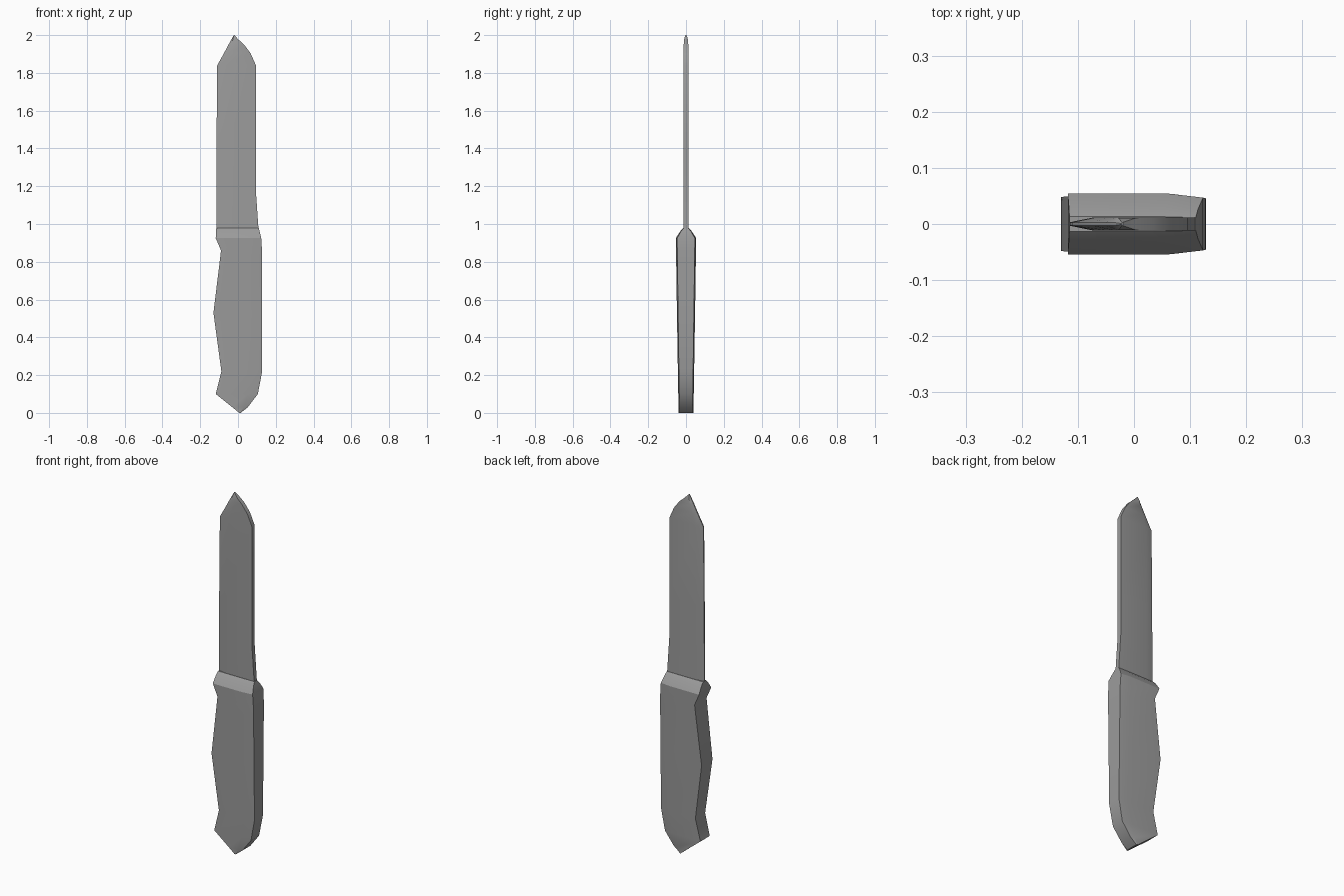
import bpy
import bmesh
import math

cube = bpy.data.objects.get("Cube")
if cube:
    bpy.data.objects.remove(cube, do_unlink=True)

GREY = (0.33, 0.33, 0.33, 1)
steel = bpy.data.materials.new("mid grey")
steel.use_nodes = True
steel.diffuse_color = GREY
steel.node_tree.nodes["Principled BSDF"].inputs["Base Color"].default_value = GREY


def loft(name, rings):
    """Skin a stack of equal-length point rings and cap both ends."""
    bm = bmesh.new()
    loops = [[bm.verts.new(p) for p in ring] for ring in rings]
    n = len(loops[0])
    for low, high in zip(loops, loops[1:]):
        for i in range(n):
            j = (i + 1) % n
            bm.faces.new((low[i], low[j], high[j], high[i]))
    bm.faces.new(loops[0][::-1])
    bm.faces.new(loops[-1])
    bmesh.ops.recalc_face_normals(bm, faces=bm.faces)
    mesh = bpy.data.meshes.new(name)
    bm.to_mesh(mesh)
    bm.free()
    mesh.materials.append(steel)
    obj = bpy.data.objects.new(name, mesh)
    bpy.context.collection.objects.link(obj)
    bpy.ops.object.select_all(action="DESELECT")
    obj.select_set(True)
    bpy.context.view_layer.objects.active = obj
    bpy.ops.object.shade_smooth_by_angle(angle=math.radians(30))
    return obj


def ring(half, z):
    """Mirror a half section of (x, y) points across the middle plane."""
    return [(x, -y, z) for x, y in half] + [(x, y, z) for x, y in reversed(half)]


# Handle: height, finger side, spine side, half thickness
handle_rows = [
    (0.0, 0.006, 0.014, 0.04), (0.03, -0.03, 0.052, 0.04),
    (0.1, -0.118, 0.105, 0.041), (0.22, -0.088, 0.128, 0.043),
    (0.53, -0.13, 0.128, 0.048), (0.8, -0.097, 0.128, 0.052),
    (0.86, -0.09, 0.127, 0.053), (0.925, -0.118, 0.123, 0.054),
    (0.962, -0.116, 0.114, 0.03), (0.98, -0.115, 0.11, 0.013),
]
loft("handle", [
    ring([(a, t), (a + 0.75 * (b - a), t), (b, 0.87 * t)], z)
    for z, a, b, t in handle_rows])

# Blade: height, cutting edge, spine, half thickness
blade_rows = [
    (0.95, -0.115, 0.11, 0.012), (1.17, -0.115, 0.095, 0.012),
    (1.4, -0.114, 0.095, 0.012), (1.84, -0.11, 0.095, 0.012),
    (1.905, -0.074, 0.066, 0.012), (1.95, -0.05, 0.032, 0.012),
    (1.975, -0.036, 0.004, 0.011), (2.0, -0.022, -0.02, 0.003),
]
loft("blade", [
    ring([(a, 0.25 * t), (a + 0.21 * (b - a), t), (b, t)], z)
    for z, a, b, t in blade_rows])
